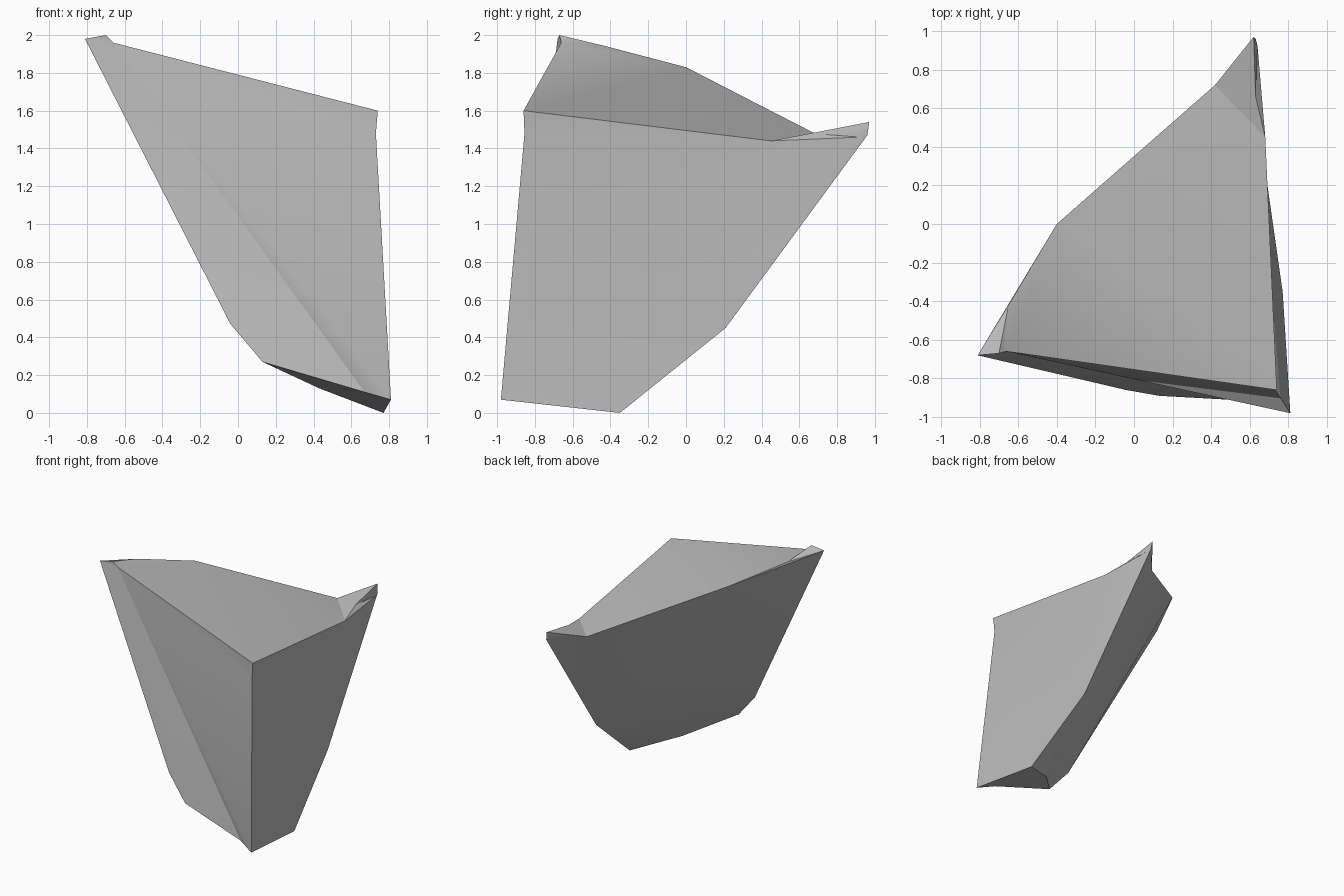
import bpy
import bmesh
import math

# Remove only the default cube
default_cube = bpy.data.objects.get("Cube")
if default_cube:
    bpy.data.objects.remove(default_cube, do_unlink=True)

# Single stone material
stone = bpy.data.materials.new("plain_grey_stone")
stone.use_nodes = True
grey = (0.5, 0.5, 0.5, 1)
stone.diffuse_color = grey
stone.node_tree.nodes["Principled BSDF"].inputs["Base Color"].default_value = grey

bm = bmesh.new()


def corner(x, y, z):
    return bm.verts.new((x, y, z))


def fan(hub, *rim):
    """Triangles from a hub corner to each neighbouring pair along the rim."""
    for first, second in zip(rim, rim[1:]):
        bm.faces.new((hub, first, second))


# Corners of the upper rim
left_tip = corner(-.81, -.68, 1.98)
left_crest = corner(-.70, -.67, 2)
left_shoulder = corner(-.66, -.66, 1.96)
left_notch = corner(-.65, -.42, 1.94)
rim_middle = corner(-.40, 0, 1.83)
rim_back = corner(.42, .72, 1.46)
back_tip = corner(.62, .97, 1.54)
back_heel = corner(.63, .96, 1.47)
back_side = corner(.64, .92, 1.46)
side_saddle = corner(.63, .66, 1.48)
side_rim = corner(.68, .45, 1.44)
front_top = corner(.74, -.86, 1.6)
front_below = corner(.73, -.855, 1.48)

# Corners of the foot and lower flanks
foot_front = corner(.81, -.98, .07)
foot_side = corner(.77, -.35, 0)
foot_nick = corner(.67, -.92, .11)
foot_inner = corner(.43, -.57, .13)
foot_left = corner(.13, -.89, .27)
flank_left = corner(-.04, -.86, .47)
flank_back = corner(.69, .21, .45)

# Top facets
fan(left_notch, left_tip, left_crest, left_shoulder, rim_middle)
fan(rim_middle, left_shoulder, front_top, side_rim, rim_back)
fan(side_saddle, rim_back, side_rim, back_side, back_tip, rim_back)

# Sloping back facets
fan(rim_middle, left_notch, left_tip, flank_left, flank_back, rim_back)
fan(flank_back, flank_left, foot_left, foot_inner, foot_side)
fan(back_heel, flank_back, rim_back, back_tip)

# Side facets and the pointed tip
fan(front_below, foot_front, foot_side, flank_back, side_rim, front_top)
fan(back_side, side_rim, flank_back, back_heel, back_tip)

# Front facets
fan(left_shoulder, left_crest, left_tip, flank_left, foot_left,
    foot_nick, foot_front, front_below, front_top)

# Underside facets
fan(foot_inner, foot_side, foot_front, foot_nick, foot_left)

# Closed shard object
bmesh.ops.recalc_face_normals(bm, faces=bm.faces[:])
mesh = bpy.data.meshes.new("stone_shard")
bm.to_mesh(mesh)
bm.free()
mesh.materials.append(stone)
shard = bpy.data.objects.new("stone_shard", mesh)
bpy.context.collection.objects.link(shard)

# Soften shallow facets and keep the real edges crisp
bpy.ops.object.select_all(action="DESELECT")
shard.select_set(True)
bpy.context.view_layer.objects.active = shard
bpy.ops.object.shade_smooth_by_angle(angle=math.radians(30))
